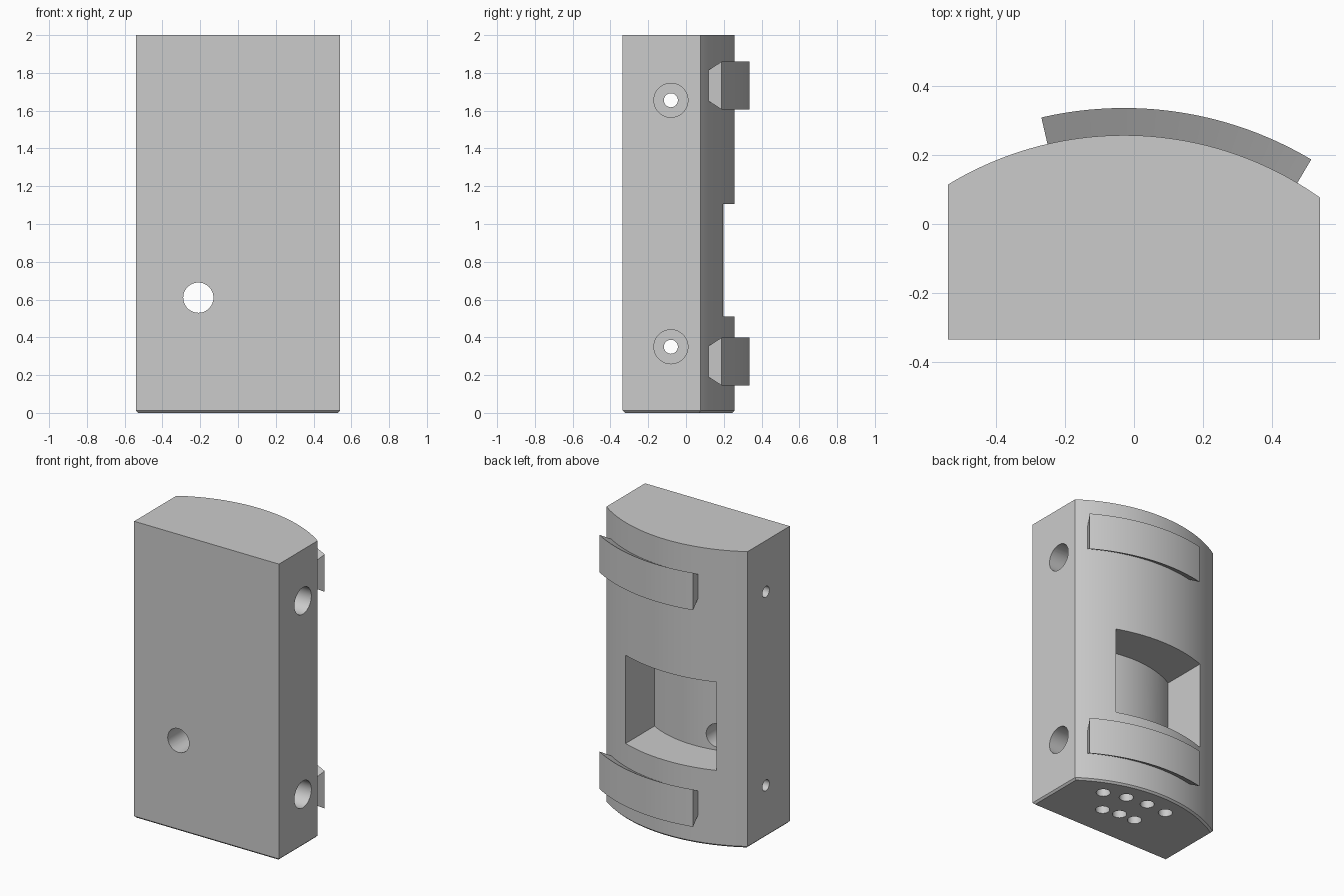
import bpy
import bmesh
from math import sin, cos, asin, radians, pi
from mathutils import Vector, Matrix

if "Cube" in bpy.data.objects:
    bpy.data.objects.remove(bpy.data.objects["Cube"], do_unlink=True)

# Shared arc centre and main radii
CX, CY = -0.029, -0.727
R_BACK, R_BAND, R_FLOOR = 0.985, 1.064, 0.705
HALF, FRONT, HEIGHT = 0.54, -0.335, 2.0

grey = bpy.data.materials.new("light_grey")
grey.use_nodes = True
COLOUR = (0.6, 0.6, 0.6, 1)
grey.diffuse_color = COLOUR
grey.node_tree.nodes["Principled BSDF"].inputs["Base Color"].default_value = COLOUR


def on_arc(radius, angle):
    return CX + radius * sin(angle), CY + radius * cos(angle)


def arc_between(radius, x0, x1, steps=48):
    a0, a1 = asin((x0 - CX) / radius), asin((x1 - CX) / radius)
    return [on_arc(radius, a0 + (a1 - a0) * i / steps) for i in range(steps + 1)]


def finish(name, bm):
    bmesh.ops.recalc_face_normals(bm, faces=bm.faces)
    mesh = bpy.data.meshes.new(name)
    bm.to_mesh(mesh)
    bm.free()
    mesh.materials.append(grey)
    obj = bpy.data.objects.new(name, mesh)
    bpy.context.collection.objects.link(obj)
    return obj


def prism(name, outline, z0, z1, chamfer=0):
    bm = bmesh.new()
    base = bm.faces.new([bm.verts.new((x, y, z0)) for x, y in outline])
    top = bmesh.ops.extrude_face_region(bm, geom=[base], use_keep_orig=True)["geom"]
    verts = [v for v in top if isinstance(v, bmesh.types.BMVert)]
    bmesh.ops.translate(bm, verts=verts, vec=(0, 0, z1 - z0))
    bmesh.ops.recalc_face_normals(bm, faces=bm.faces)
    if chamfer:
        bmesh.ops.bevel(bm, geom=list(base.edges), offset=chamfer, segments=1,
                        affect='EDGES')
    return finish(name, bm)


def rod(name, start, end, radius):
    start, end = Vector(start), Vector(end)
    axis = end - start
    turn = axis.to_track_quat('Z', 'Y').to_matrix().to_4x4()
    bm = bmesh.new()
    bmesh.ops.create_cone(bm, cap_ends=True, segments=48, radius1=radius, radius2=radius,
                          depth=axis.length,
                          matrix=Matrix.Translation((start + end) / 2) @ turn)
    return finish(name, bm)


def cut(target, cutter):
    cutter.hide_render = True
    mod = target.modifiers.new("cut", 'BOOLEAN')
    mod.operation, mod.solver, mod.object = 'DIFFERENCE', 'EXACT', cutter
    bpy.context.view_layer.objects.active = target
    bpy.ops.object.modifier_apply(modifier=mod.name)
    bpy.data.objects.remove(cutter, do_unlink=True)


# Block with a flat front, arched back and chamfered foot
body = prism("body", [(-HALF, FRONT)] + arc_between(R_BACK, -HALF, HALF) + [(HALF, FRONT)],
             0, HEIGHT, chamfer=0.012)

# Rear pocket with a curved floor
x0, x1 = CX - 0.338, CX + 0.341
cut(body, prism("pocket", arc_between(R_FLOOR, x0, x1) + [(x1, 0.5), (x0, 0.5)], 0.51, 1.105))

# Hole from the front into the pocket
cut(body, rod("front_hole", (-0.21, -0.5, 0.61), (-0.21, 0.05, 0.61), 0.08))

# Counterbored holes across the width
for z in (0.35, 1.655):
    cut(body, rod("screw_hole", (-0.7, -0.08, z), (0.7, -0.08, z), 0.037))
    cut(body, rod("counterbore", (-0.1, -0.08, z), (0.7, -0.08, z), 0.09))

# Two staggered rows of blind holes in the underside
for radius, count in ((0.852, 4), (0.652, 3)):
    for i in range(count):
        x, y = on_arc(radius, radians(7 + 10.4 * (i - (count - 1) / 2)))
        cut(body, rod("base_hole", (x, y, -0.1), (x, y, 0.2), 0.044))


# Dovetail bands swept along the arched back
def band(name, middle, steps=40):
    bm = bmesh.new()
    section = [(R_BACK - 0.004, -0.08), (R_BAND, -0.126), (R_BAND, 0.126), (R_BACK - 0.004, 0.08)]
    a0, a1 = radians(-13.05), radians(30.75)
    rings = []
    for i in range(steps + 1):
        a = a0 + (a1 - a0) * i / steps
        rings.append([bm.verts.new((*on_arc(r, a), middle + z)) for r, z in section])
    for p, q in zip(rings, rings[1:]):
        for k in range(4):
            bm.faces.new((p[k], p[k - 1], q[k - 1], q[k]))
    bm.faces.new(rings[0])
    bm.faces.new(rings[-1])
    return finish(name, bm)


parts = [body, band("lower_band", 0.272), band("upper_band", 1.733)]

# Smooth curves, sharp corners
bpy.ops.object.select_all(action='DESELECT')
for part in parts:
    part.select_set(True)
bpy.context.view_layer.objects.active = body
bpy.ops.object.shade_smooth_by_angle(angle=radians(30))
